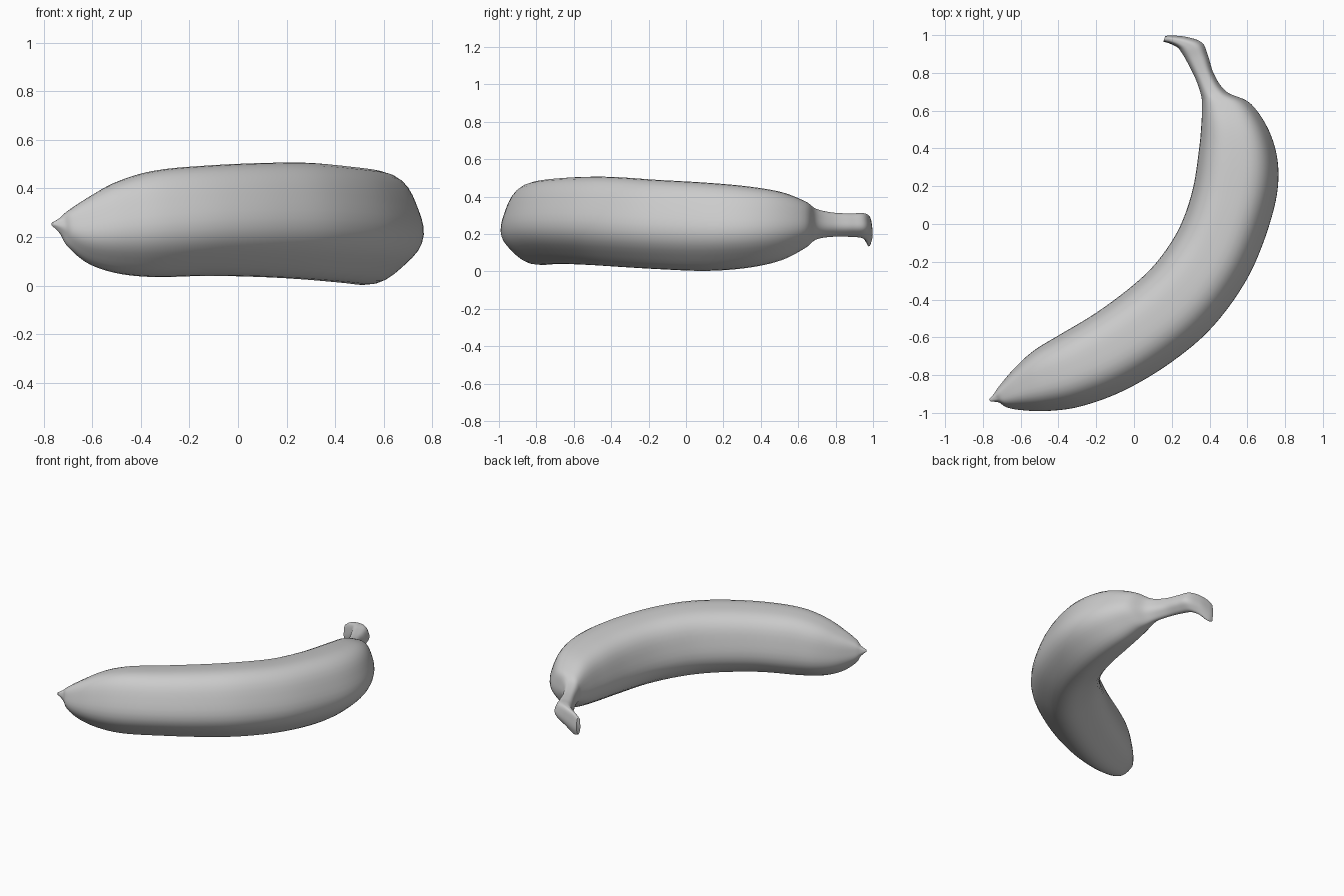
import bpy
import bmesh
from math import sin, cos, pi, radians
from mathutils import Vector

if "Cube" in bpy.data.objects:
    bpy.data.objects.remove(bpy.data.objects["Cube"], do_unlink=True)

# Each station: inner edge x, y, outer edge x, y, bottom z, top z
blossom_end = [
    (-.768, -.928, -.758, -.94, .245, .26),
    (-.742, -.9, -.715, -.945, .21, .28),
    (-.715, -.86, -.675, -.97, .155, .31),
    (-.63, -.76, -.6, -.985, .09, .365),
    (-.53, -.67, -.46, -.99, .05, .43),
]
body = [
    (-.4, -.59, -.28, -.965, .035, .475),
    (-.2, -.47, -.05, -.88, .04, .495),
    (0, -.32, .2, -.73, .035, .505),
    (.13, -.19, .42, -.54, .025, .505),
    (.24, -.02, .61, -.27, .012, .49),
    (.31, .18, .73, .04, .003, .475),
    (.345, .4, .765, .27, .02, .455),
    (.358, .55, .725, .47, .06, .425),
]
stem = [
    (.36, .64, .62, .635, .125, .375),
    (.353, .69, .49, .7, .17, .335),
    (.325, .77, .425, .79, .185, .315),
    (.28, .86, .392, .89, .185, .31),
    (.25, .91, .36, .96, .18, .312),
    (.23, .935, .28, .99, .165, .305),
    (.19, .955, .2, .998, .135, .285),
    (.155, .965, .165, .995, .14, .26),
]

SIDES = 40
STEPS = 6


def make_material(name, rgb):
    mat = bpy.data.materials.new(name)
    mat.use_nodes = True
    color = (*rgb, 1)
    mat.diffuse_color = color
    mat.node_tree.nodes["Principled BSDF"].inputs["Base Color"].default_value = color
    return mat


def ridged_section():
    """Softly five-sided outline, scaled to fill the unit square."""
    points = []
    for i in range(SIDES):
        angle = 2 * pi * i / SIDES
        radius = 1 + .035 * cos(5 * (angle - radians(58)))
        points.append((radius * cos(angle), radius * sin(angle)))
    spans = []
    for axis in zip(*points):
        low, high = min(axis), max(axis)
        spans.append(((low + high) / 2, (high - low) / 2))
    (cu, su), (cv, sv) = spans
    return [((u - cu) / su, (v - cv) / sv) for u, v in points]


def smooth_stations(stations):
    """Catmull-Rom interpolation through the stations."""
    last = len(stations) - 1
    result = []
    for i in range(last):
        quad = [stations[max(0, min(last, i + k))] for k in (-1, 0, 1, 2)]
        for step in range(STEPS):
            t = step / STEPS
            result.append([
                b + t / 2 * (c - a + t * (2 * a - 5 * b + 4 * c - d
                                          + t * (3 * (b - c) + d - a)))
                for a, b, c, d in zip(*quad)
            ])
    result.append(stations[last])
    return result


def loft(name, stations, material):
    """Skin ridged sections spanning inner to outer edge, bottom to top."""
    section = ridged_section()
    bm = bmesh.new()
    rings = []
    for ix, iy, ox, oy, low, high in smooth_stations(stations):
        middle = Vector((ix + ox, iy + oy, low + high)) / 2
        across = Vector((ox - ix, oy - iy, 0)) / 2
        up = Vector((0, 0, (high - low) / 2))
        rings.append([bm.verts.new(middle + across * u + up * v)
                      for u, v in section])
    for ring, following in zip(rings, rings[1:]):
        for i in range(SIDES):
            j = (i + 1) % SIDES
            bm.faces.new((ring[i], ring[j], following[j], following[i]))
    # Closed blossom tip and cut stem end
    bm.faces.new(rings[0])
    bm.faces.new(rings[-1])
    bmesh.ops.recalc_face_normals(bm, faces=bm.faces)
    mesh = bpy.data.meshes.new(name)
    bm.to_mesh(mesh)
    bm.free()
    mesh.materials.append(material)
    obj = bpy.data.objects.new(name, mesh)
    bpy.context.collection.objects.link(obj)
    bpy.ops.object.select_all(action="DESELECT")
    obj.select_set(True)
    bpy.context.view_layer.objects.active = obj
    bpy.ops.object.shade_smooth_by_angle(angle=radians(50))
    return obj


# Whole fruit as one continuous skin
grey = make_material("plain grey", (.6, .6, .6))
loft("banana", blossom_end + body + stem, grey)
